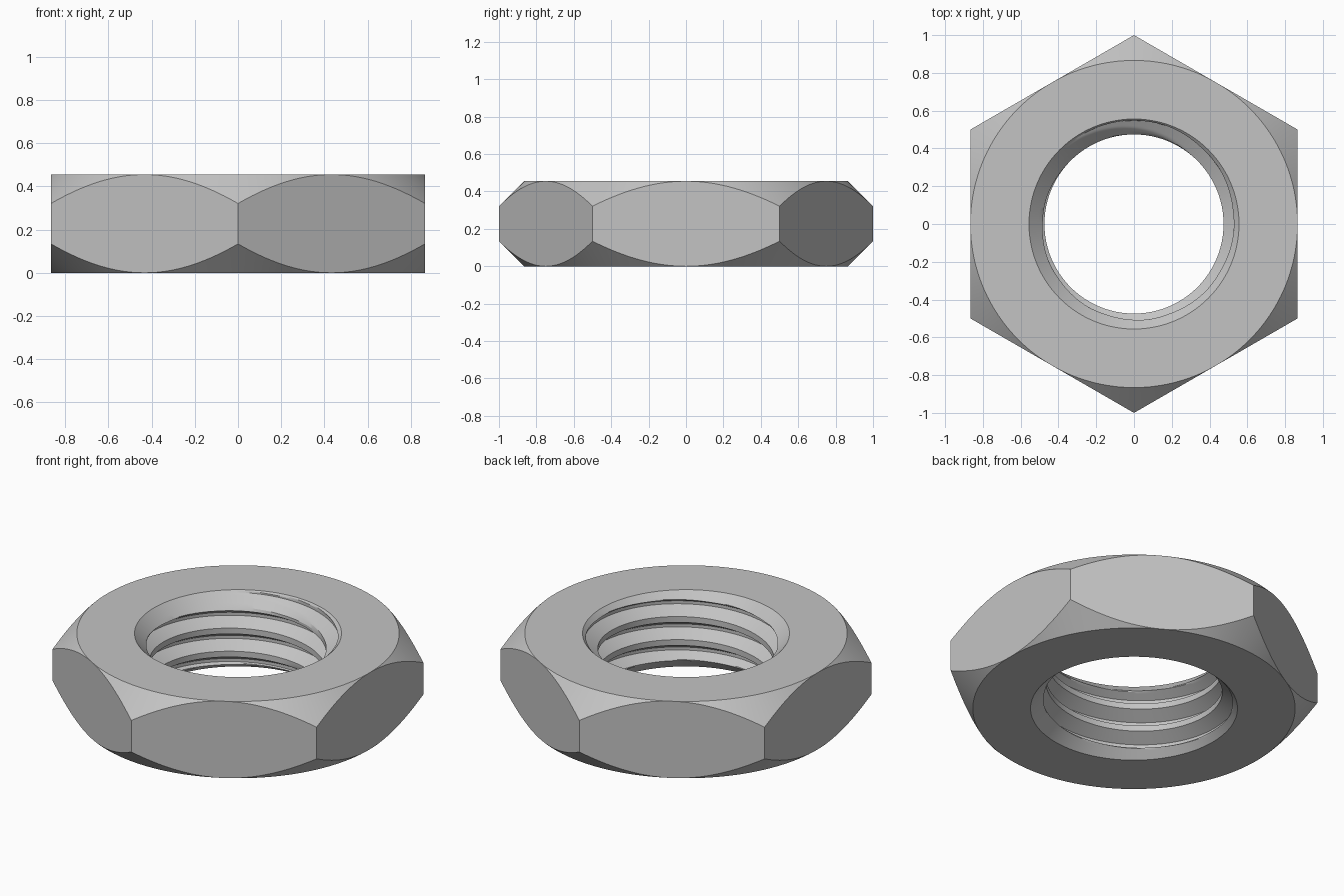
import bpy, bmesh, math

if "Cube" in bpy.data.objects:
    bpy.data.objects.remove(bpy.data.objects["Cube"])

H = 0.455            # nut height
FLAT = 0.866         # centre to flat side
MINOR, MAJOR = 0.474, 0.547
PITCH = 0.137
MOUTH = 0.556        # countersink radius at both faces
COLS = 192           # columns around, lands on the hex corners

# One thread pitch as (height, radius): crest, flank, root, flank
PROFILE = [(0.0, MINOR), (0.034, MINOR), (0.076, MAJOR), (0.094, MAJOR), (PITCH, MINOR)]
STEPS = [2, 8, 2, 8]


def thread_samples():
    pts = []
    for (z0, r0), (z1, r1), n in zip(PROFILE, PROFILE[1:], STEPS):
        pts += [(z0 + (z1 - z0) * i / n, r0 + (r1 - r0) * i / n) for i in range(n)]
    return pts


SAMPLES = thread_samples()


def column(angle):
    """Closed (radius, z) cross-section of the nut at one angle."""
    # Hexagon with corners at +y and -y, chamfered at 45 degrees
    off = (angle + math.pi / 6) % (math.pi / 3) - math.pi / 6
    r = FLAT / math.cos(off)
    drop = r - FLAT
    loop = [(FLAT, H), (r, H - drop), (r, drop), (FLAT, 0)]
    # Right-handed thread, cut open by the countersinks
    lift = H - 0.067 - 0.034 + PITCH * (angle / math.tau - 0.25)
    loop.append((MOUTH, 0))
    for k in range(-6, 3):
        for dz, tr in SAMPLES:
            z = min(max(lift + k * PITCH + dz, 0), H)
            loop.append((max(tr, MOUTH - z, MOUTH - (H - z)), z))
    loop.append((MOUTH, H))
    return loop


# Nut body swept around the axis
bm = bmesh.new()
rings = []
for c in range(COLS + 1):
    a = math.tau * c / COLS
    rings.append([bm.verts.new((r * math.cos(a), r * math.sin(a), z)) for r, z in column(a)])
for A, B in zip(rings, rings[1:]):
    for i in range(len(A)):
        j = (i + 1) % len(A)
        bm.faces.new((A[i], B[i], B[j], A[j]))
bmesh.ops.remove_doubles(bm, verts=bm.verts, dist=0.0002)
bmesh.ops.dissolve_degenerate(bm, edges=bm.edges, dist=0.0002)
bmesh.ops.recalc_face_normals(bm, faces=bm.faces)

mesh = bpy.data.meshes.new("hex_nut")
bm.to_mesh(mesh)
bm.free()
nut = bpy.data.objects.new("hex_nut", mesh)
bpy.context.collection.objects.link(nut)

steel = bpy.data.materials.new("grey_steel")
steel.diffuse_color = (0.55, 0.55, 0.55, 1)
steel.use_nodes = True
steel.node_tree.nodes["Principled BSDF"].inputs["Base Color"].default_value = steel.diffuse_color
mesh.materials.append(steel)

bpy.context.view_layer.objects.active = nut
nut.select_set(True)
bpy.ops.object.shade_smooth_by_angle(angle=math.radians(20))
